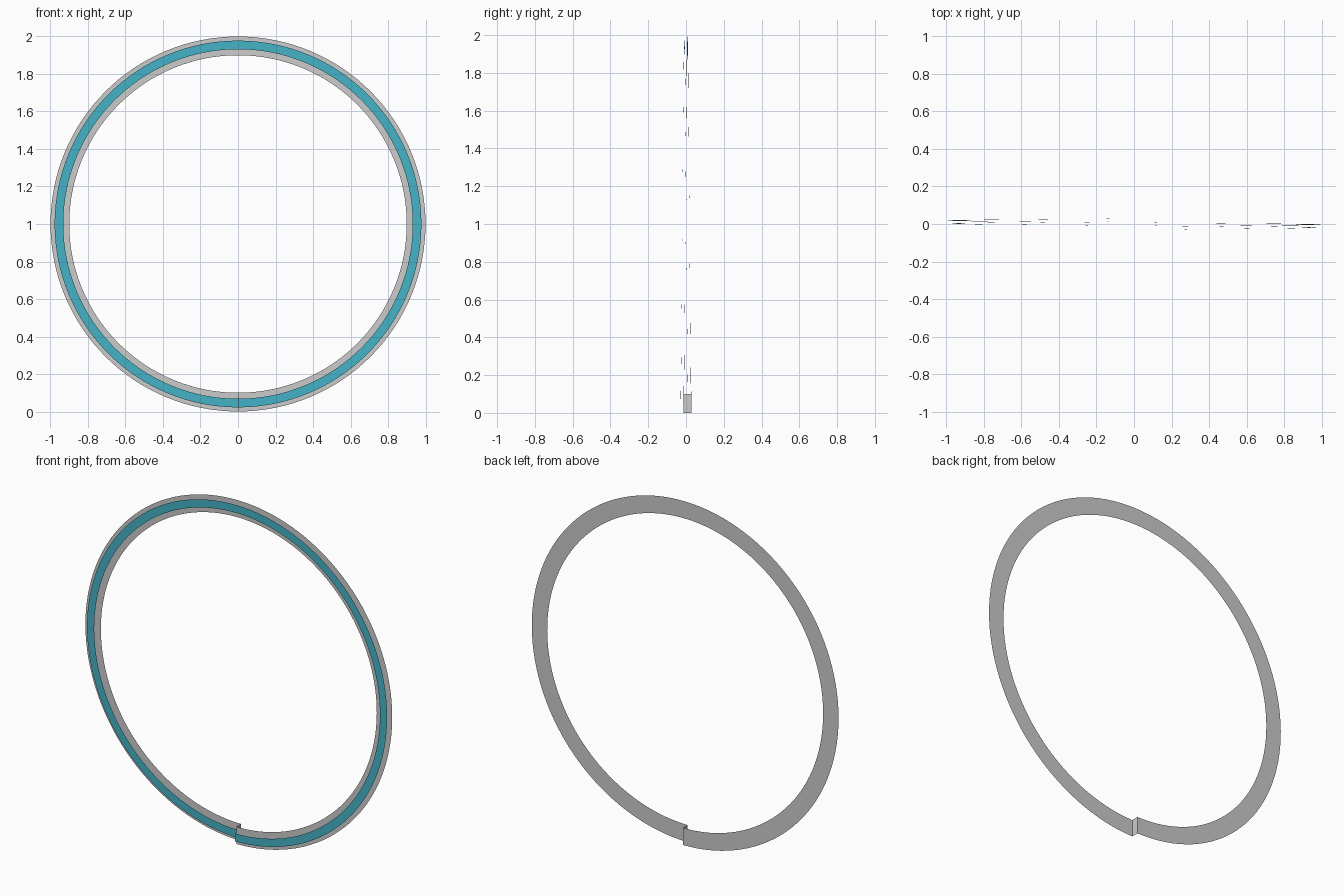
import bpy, bmesh
from math import sin, cos, pi

if "Cube" in bpy.data.objects:
    bpy.data.objects.remove(bpy.data.objects["Cube"])

SEGMENTS = 128


def helix_band(name, r_in, r_out, y_start, y_end, color=None, close=False):
    """Flat one-turn spiral band; starts bottom right (front), ends bottom left (back)."""
    bm = bmesh.new()
    rows = []
    for i in range(SEGMENTS + 1):
        t = i / SEGMENTS
        a = 2 * pi * t
        y = y_start + (y_end - y_start) * t
        rows.append([bm.verts.new((r * sin(a), y, 1 - r * cos(a))) for r in (r_in, r_out)])
    for (a, b), (c, d) in zip(rows, rows[1:]):
        bm.faces.new((a, b, d, c))
    if close:
        # step plate joining the two ends
        (a, b), (c, d) = rows[0], rows[-1]
        bm.faces.new([bm.verts.new(v.co) for v in (a, c, d, b)])
    mesh = bpy.data.meshes.new(name)
    bm.to_mesh(mesh)
    bm.free()
    obj = bpy.data.objects.new(name, mesh)
    bpy.context.collection.objects.link(obj)
    if color:
        mat = bpy.data.materials.new(name + "_material")
        mat.diffuse_color = color
        mat.use_nodes = True
        mat.node_tree.nodes["Principled BSDF"].inputs["Base Color"].default_value = mat.diffuse_color
        mesh.materials.append(mat)
    return obj


# Wide grey band with its end step
helix_band("ring_band", 0.9, 1.0, -0.014, 0.029, close=True)

# Narrow teal stripe floating just in front
helix_band("front_stripe", 0.932, 0.978, -0.03, 0.013, color=(0.06, 0.45, 0.57, 1))
